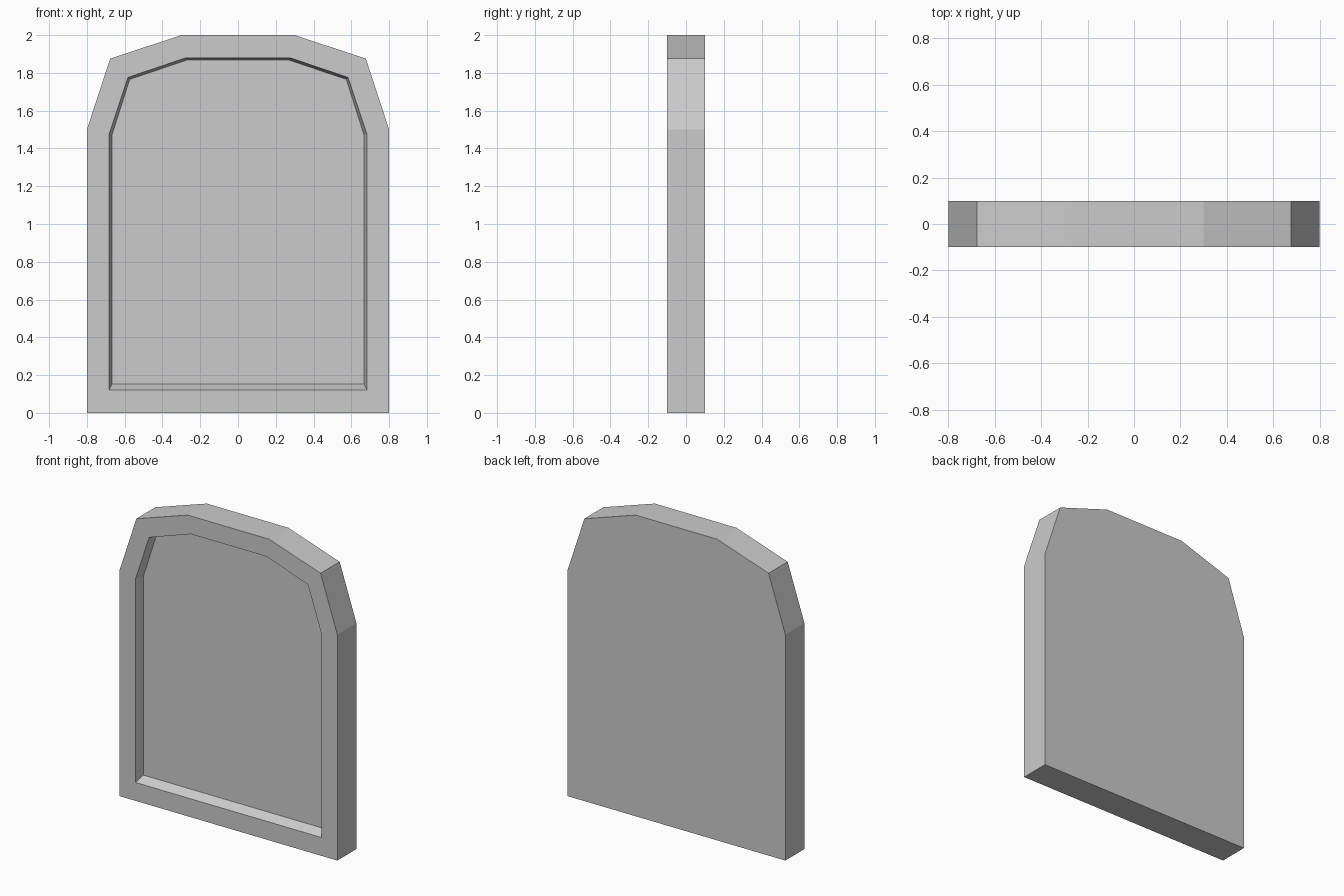
import bpy, bmesh

if "Cube" in bpy.data.objects:
    bpy.data.objects.remove(bpy.data.objects["Cube"])

# Right half of each outline, bottom to top, as (x, z)
OUTER = [(0.8, 0), (0.8, 1.5), (0.677, 1.875), (0.3, 2.0)]
RIM = [(0.683, 0.122), (0.683, 1.474), (0.583, 1.776), (0.276, 1.88)]
FLOOR = [(0.667, 0.152), (0.667, 1.472), (0.573, 1.766), (0.272, 1.867)]

bm = bmesh.new()


def loop(half, y):
    """Mirror a half outline into a closed ring of vertices at depth y."""
    pts = half + [(-x, z) for x, z in reversed(half)]
    return [bm.verts.new((x, y, z)) for x, z in pts]


# Back outline, front outline, recess rim, recess floor
rings = [loop(OUTER, 0.1), loop(OUTER, -0.1), loop(RIM, -0.1), loop(FLOOR, -0.04)]

# Side wall, front frame and recess wall
for a, b in zip(rings, rings[1:]):
    n = len(a)
    for i in range(n):
        j = (i + 1) % n
        bm.faces.new((a[i], a[j], b[j], b[i]))

# Back panel and recessed panel
bm.faces.new(rings[0])
bm.faces.new(rings[-1])
bmesh.ops.recalc_face_normals(bm, faces=bm.faces)

mesh = bpy.data.meshes.new("arched_panel")
bm.to_mesh(mesh)
bm.free()
bpy.context.collection.objects.link(bpy.data.objects.new("arched_panel", mesh))
